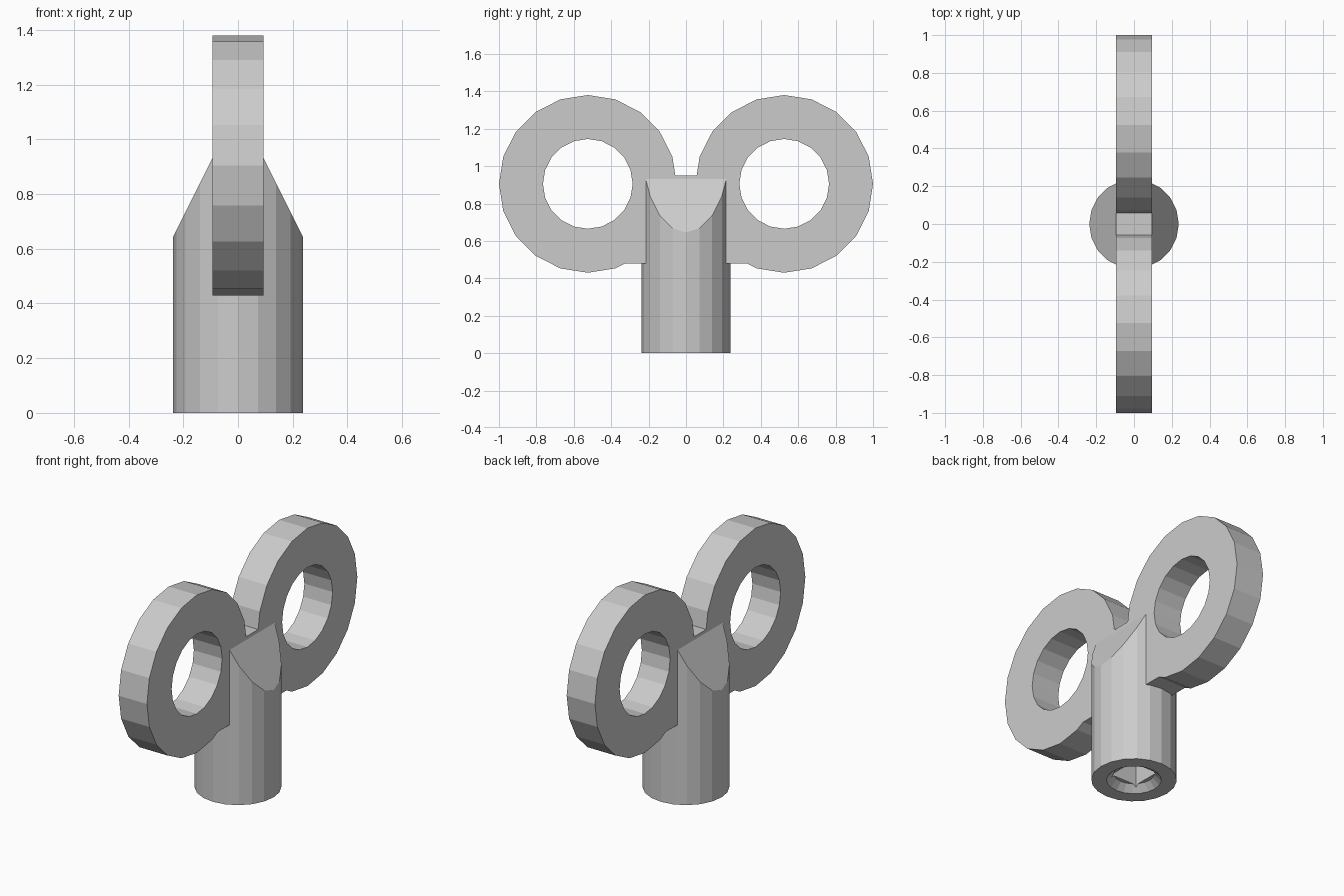
import bpy, bmesh
from math import sin, cos, radians, pi
from mathutils import Matrix, Vector

if "Cube" in bpy.data.objects:
    bpy.data.objects.remove(bpy.data.objects["Cube"])

SIDES = 20
RING_Y, RING_Z, RING_R, HOLE_R = 0.525, 0.905, 0.475, 0.24
HALF_T = 0.094
BARREL_R, BARREL_TOP = 0.237, 0.93


def ring_point(radius, deg, side=1):
    a = radians(deg)
    return (side * (RING_Y + radius * cos(a)), RING_Z + radius * sin(a))


def cone(name, r1, r2, z0, z1, sides, turn=0.0, hidden=False):
    bm = bmesh.new()
    bmesh.ops.create_cone(bm, cap_ends=True, segments=sides, radius1=r1, radius2=r2,
                          depth=z1 - z0,
                          matrix=Matrix.Translation((0, 0, (z0 + z1) / 2)) @ Matrix.Rotation(turn, 4, 'Z'))
    mesh = bpy.data.meshes.new(name)
    bm.to_mesh(mesh)
    bm.free()
    ob = bpy.data.objects.new(name, mesh)
    bpy.context.collection.objects.link(ob)
    ob.hide_render = hidden
    if hidden:
        ob.display_type = 'WIRE'
        ob.hide_set(True)
    return ob


# Double-ring handle: one flat outline with two finger holes
right = [(0.326, 0.48)] + [ring_point(RING_R, d) for d in range(-108, 163, 18)] + [(0.057, 0.95)]
outline = right + [(-y, z) for y, z in reversed(right)]
holes = [[ring_point(HOLE_R, i * 360 / SIDES, s) for i in range(SIDES)] for s in (1, -1)]

curve = bpy.data.curves.new("handle", 'CURVE')
curve.dimensions = '2D'
curve.fill_mode = 'BOTH'
curve.extrude = HALF_T
for loop in [outline] + holes:
    spline = curve.splines.new('POLY')
    spline.points.add(len(loop) - 1)
    for p, (y, z) in zip(spline.points, loop):
        p.co = (y, z, 0, 1)
    spline.use_cyclic_u = True
    spline.use_smooth = False
handle = bpy.data.objects.new("handle", curve)
handle.rotation_euler = (pi / 2, 0, pi / 2)
bpy.context.collection.objects.link(handle)
bpy.context.view_layer.objects.active = handle
handle.select_set(True)
bpy.ops.object.convert(target='MESH')

# Barrel with two sloped flats running up to the handle
barrel = cone("barrel", BARREL_R, BARREL_R, 0, BARREL_TOP, SIDES)
bm = bmesh.new()
bm.from_mesh(barrel.data)
for side in (1, -1):
    cut = bmesh.ops.bisect_plane(bm, geom=bm.verts[:] + bm.edges[:] + bm.faces[:],
                                 plane_co=Vector((side * BARREL_R, 0, 0.645)),
                                 plane_no=Vector((side * 0.285, 0, 0.143)),
                                 clear_outer=True)
    edges = [e for e in cut["geom_cut"] if isinstance(e, bmesh.types.BMEdge)]
    bmesh.ops.contextual_create(bm, geom=edges)
bmesh.ops.recalc_face_normals(bm, faces=bm.faces[:])
bm.to_mesh(barrel.data)
bm.free()

# Square socket with a countersunk mouth
cutters = [cone("socket_cutter", 0.125, 0.125, -0.1, 0.42, 4, pi / 4, True),
           cone("countersink_cutter", 0.192, 0.112, -0.04, 0.04, SIDES, 0, True)]
for c in cutters:
    mod = barrel.modifiers.new(c.name, 'BOOLEAN')
    mod.operation = 'DIFFERENCE'
    mod.solver = 'EXACT'
    mod.object = c
